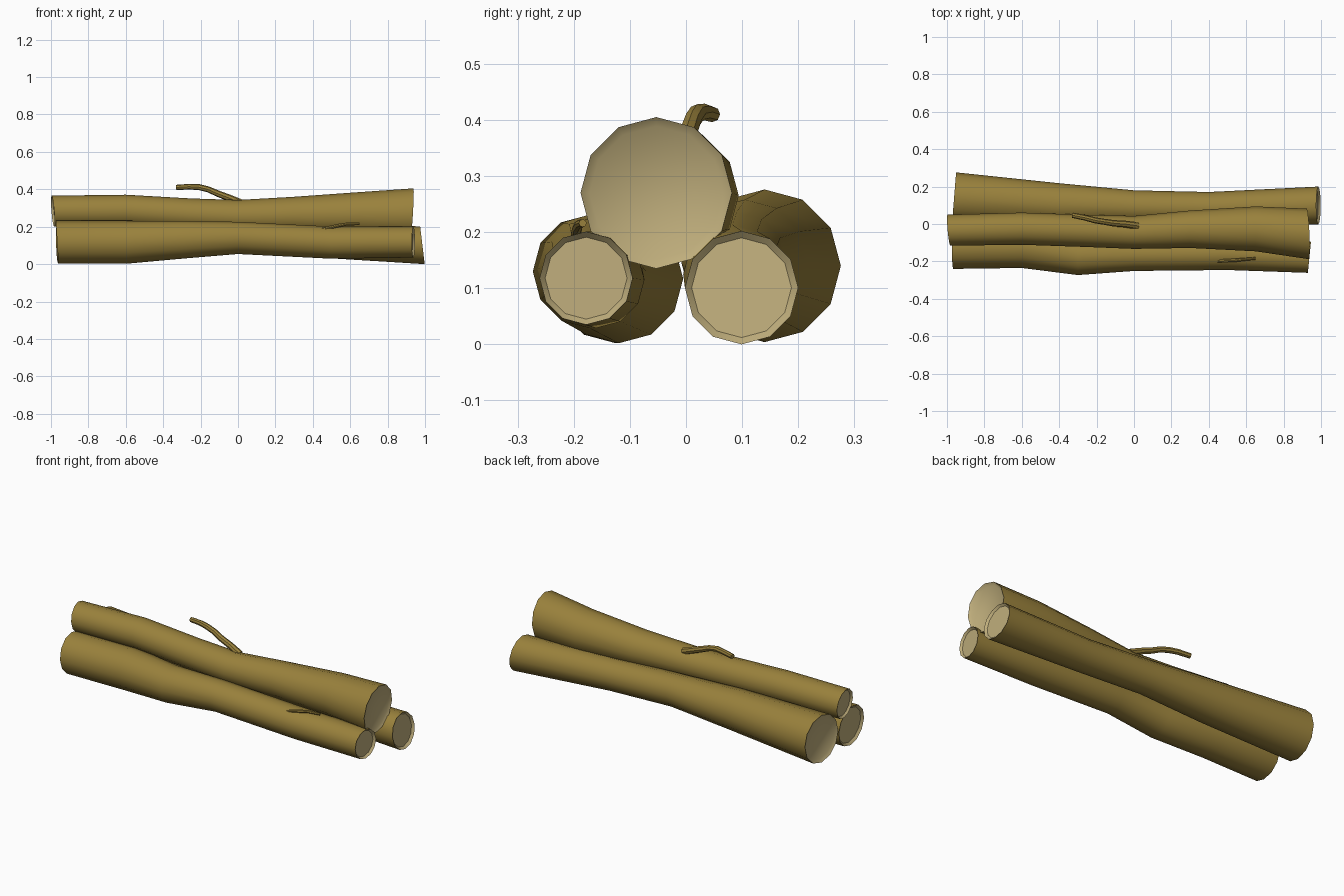
import bpy, bmesh, math
from mathutils import Vector

if "Cube" in bpy.data.objects:
    bpy.data.objects.remove(bpy.data.objects["Cube"])


def material(name, rgb):
    m = bpy.data.materials.new(name)
    m.diffuse_color = (*rgb, 1)
    m.use_nodes = True
    m.node_tree.nodes["Principled BSDF"].inputs["Base Color"].default_value = m.diffuse_color
    return m


BARK = material("bark", (0.32, 0.22, 0.045))
WOOD = material("cut_wood", (0.52, 0.42, 0.20))


def finish(bm, name, mats):
    bmesh.ops.recalc_face_normals(bm, faces=bm.faces)
    me = bpy.data.meshes.new(name)
    bm.to_mesh(me)
    bm.free()
    for m in mats:
        me.materials.append(m)
    ob = bpy.data.objects.new(name, me)
    bpy.context.collection.objects.link(ob)
    bpy.context.view_layer.objects.active = ob
    ob.select_set(True)
    bpy.ops.object.shade_smooth_by_angle(angle=math.radians(40))
    ob.select_set(False)


def bridge(bm, a, b, mat=0):
    n = len(a)
    for i in range(n):
        bm.faces.new((a[i], a[(i + 1) % n], b[(i + 1) % n], b[i])).material_index = mat


def log(name, stations, tilt_l, tilt_r, sides=12, phase=0.0):
    """stations: (x, y, z, radius); tilts: x shift of the saw cut per unit y and z."""
    bm = bmesh.new()

    def ring(st, tilt=(0, 0), scale=1.0, dx=0.0):
        x, y, z, r = st
        vs = []
        for i in range(sides):
            a = 2 * math.pi * i / sides + phase
            dy, dz = r * scale * math.cos(a), r * scale * math.sin(a)
            vs.append(bm.verts.new((x + dx + tilt[0] * dy + tilt[1] * dz, y + dy, z + dz)))
        return vs

    last = len(stations) - 1
    tilts = {0: tilt_l, last: tilt_r}
    rings = [ring(s, tilts.get(i, (0, 0))) for i, s in enumerate(stations)]
    for a, b in zip(rings, rings[1:]):
        bridge(bm, a, b)
    # Recessed sawn ends
    for i, d in ((0, 0.012), (last, -0.012)):
        inner = ring(stations[i], tilts[i], 0.88, d)
        bridge(bm, rings[i], inner, 1)
        bm.faces.new(inner).material_index = 1
    finish(bm, name, (BARK, WOOD))


def twig(name, pts, sides=8):
    """Tapered tube through (x, y, z, radius) points."""
    bm = bmesh.new()
    P = [Vector(p[:3]) for p in pts]
    rings = []
    for i, p in enumerate(P):
        t = (P[min(i + 1, len(P) - 1)] - P[max(i - 1, 0)]).normalized()
        u = t.cross(Vector((0, 0, 1))).normalized()
        v = t.cross(u)
        rings.append([bm.verts.new(p + pts[i][3] * (u * math.cos(k) + v * math.sin(k)))
                      for k in (2 * math.pi * j / sides for j in range(sides))])
    for a, b in zip(rings, rings[1:]):
        bridge(bm, a, b)
    bm.faces.new(rings[0])
    bm.faces.new(rings[-1])
    finish(bm, name, (BARK,))


# Three stacked logs
log("back_log", [(-0.962, 0.14, 0.14, 0.136), (-0.4, 0.105, 0.145, 0.113),
                 (0.0, 0.09, 0.145, 0.09), (0.4, 0.083, 0.125, 0.088),
                 (0.986, 0.099, 0.101, 0.101)], (0.08, 0.0), (0.0, -0.12))
log("front_log", [(-0.967, -0.125, 0.117, 0.115), (-0.6, -0.12, 0.117, 0.115),
                  (-0.3, -0.172, 0.13, 0.101), (0.0, -0.165, 0.14, 0.086),
                  (0.5, -0.16, 0.115, 0.086), (0.938, -0.178, 0.118, 0.083)],
    (0.0, -0.06), (0.1, 0.0))
log("top_log", [(-0.99, -0.033, 0.283, 0.083), (-0.6, -0.025, 0.285, 0.086),
                (-0.25, -0.037, 0.265, 0.086), (0.0, -0.045, 0.255, 0.088),
                (0.3, -0.028, 0.26, 0.1), (0.65, -0.026, 0.265, 0.12),
                (0.93, -0.053, 0.27, 0.135)], (-0.09, -0.08), (-0.04, 0.06))

# Side twigs
twig("top_twig", [(0.02, -0.01, 0.325, 0.02), (-0.05, 0.0, 0.355, 0.018),
                  (-0.11, 0.004, 0.378, 0.017), (-0.16, 0.012, 0.4, 0.016),
                  (-0.21, 0.02, 0.412, 0.016), (-0.26, 0.033, 0.414, 0.015),
                  (-0.33, 0.047, 0.41, 0.014)])
twig("front_twig", [(0.43, -0.199, 0.18, 0.009), (0.49, -0.196, 0.196, 0.009),
                    (0.54, -0.194, 0.207, 0.009), (0.58, -0.19, 0.214, 0.008),
                    (0.65, -0.184, 0.216, 0.007)])
